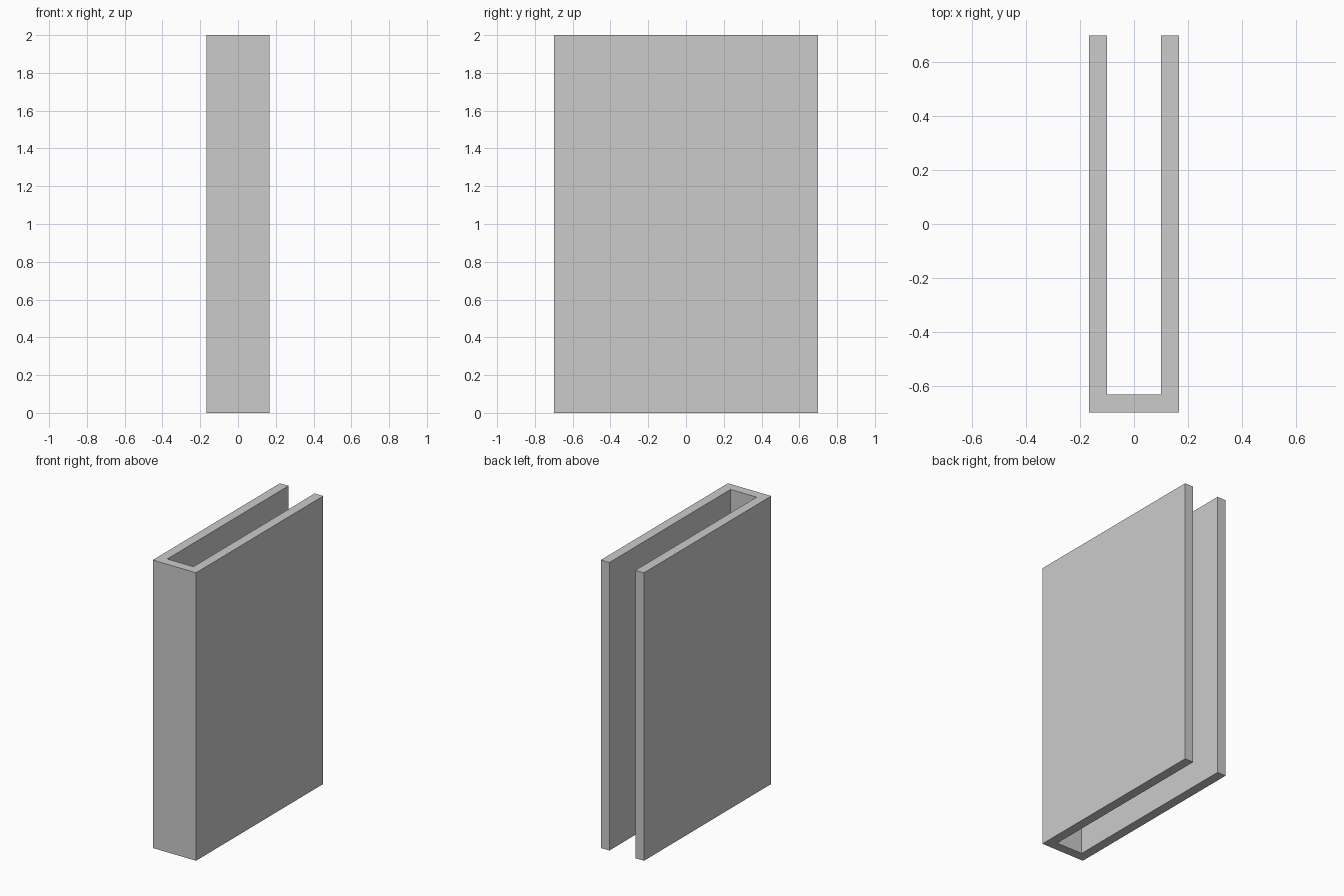
import bpy
import bmesh

if "Cube" in bpy.data.objects:
    bpy.data.objects.remove(bpy.data.objects["Cube"])

HEIGHT = 2.0
HALF_W, HALF_D = 0.166, 0.698   # outer half sizes
INNER_W, WALL = 0.1, 0.066      # inner half width, wall thickness

# U-shaped profile, open towards the back
right = [(HALF_W, -HALF_D), (HALF_W, HALF_D), (INNER_W, HALF_D), (INNER_W, -HALF_D + WALL)]
profile = right + [(-x, y) for x, y in reversed(right)]

# Channel: profile extruded straight up
bm = bmesh.new()
base = bm.faces.new([bm.verts.new((x, y, 0)) for x, y in profile])
top = bmesh.ops.extrude_face_region(bm, geom=[base], use_keep_orig=True)
verts = [g for g in top["geom"] if isinstance(g, bmesh.types.BMVert)]
bmesh.ops.translate(bm, verts=verts, vec=(0, 0, HEIGHT))
bmesh.ops.recalc_face_normals(bm, faces=bm.faces)

mesh = bpy.data.meshes.new("u_channel")
bm.to_mesh(mesh)
bm.free()
bpy.context.collection.objects.link(bpy.data.objects.new("u_channel", mesh))
